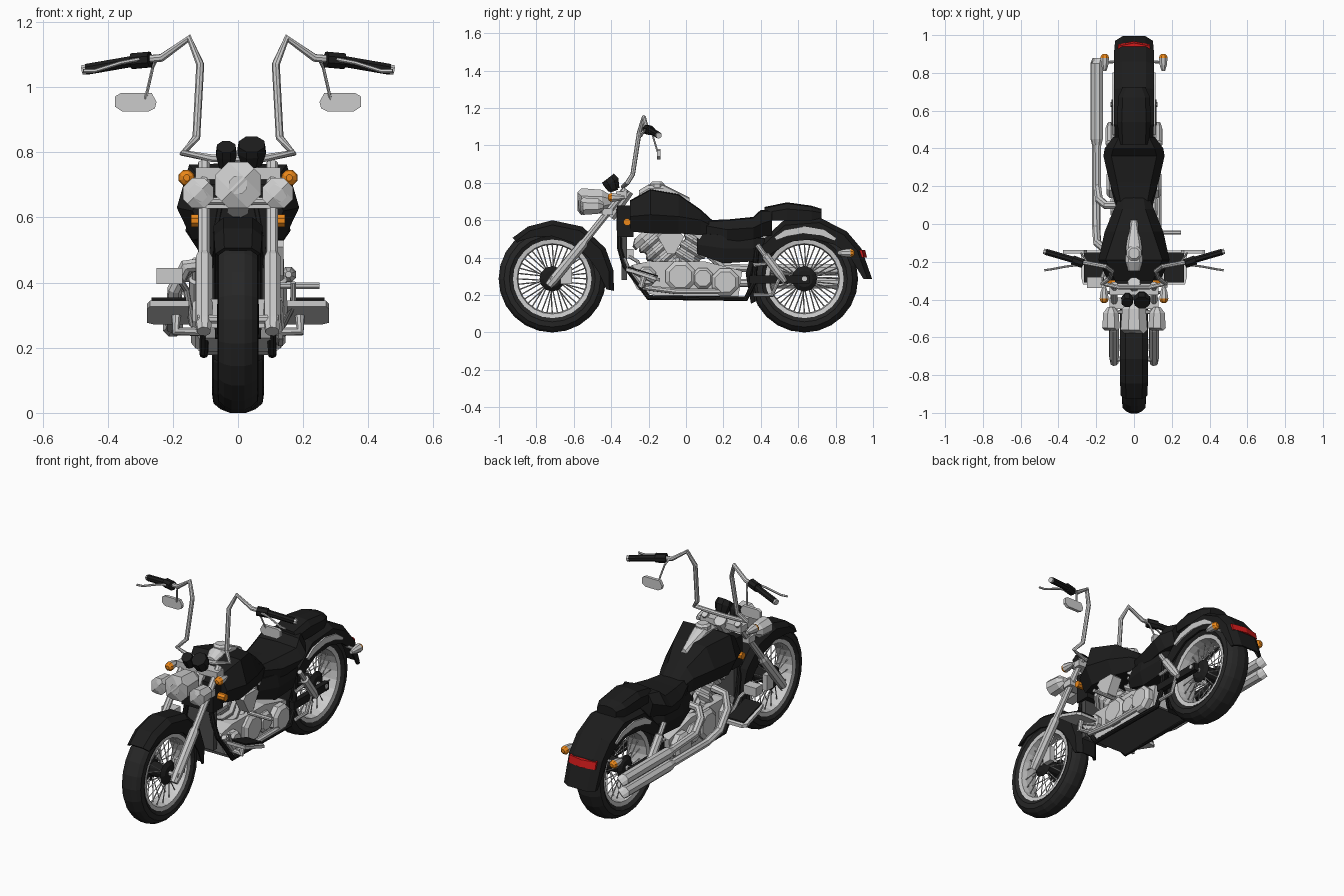
import bpy, bmesh
from math import sin, cos, pi, radians
from mathutils import Vector as V


def mat(name, c):
    m = bpy.data.materials.new(name)
    m.diffuse_color = (*c, 1)
    return m


BLACK = mat("black_paint", (.012, .012, .012))
RUBBER = mat("rubber", (.02, .02, .02))
DARK = mat("dark_metal", (.07, .07, .07))
ORANGE = mat("orange_lens", (.85, .25, .01))
RED = mat("red_lens", (.6, .01, .01))


def skin(bm, rings, loop=False):
    vs = [[bm.verts.new(p) for p in r] for r in rings]
    n = len(vs[0])
    for a, b in zip(vs, vs[1:] + (vs[:1] if loop else [])):
        for i in range(n):
            j = (i + 1) % n
            bm.faces.new((a[i], a[j], b[j], b[i]))
    if not loop:
        bm.faces.new(vs[0])
        bm.faces.new(vs[-1])


def obj(name, bm, m=None):
    bmesh.ops.recalc_face_normals(bm, faces=bm.faces)
    me = bpy.data.meshes.new(name)
    bm.to_mesh(me)
    bm.free()
    o = bpy.data.objects.new(name, me)
    bpy.context.collection.objects.link(o)
    if m:
        me.materials.append(m)
    return o


def solid(name, rings, m=None, loop=False):
    bm = bmesh.new()
    skin(bm, rings, loop)
    return obj(name, bm, m)


def tube(name, pts, r, m=None, n=8, bm=None):
    """Swept n-gon; r is one radius or one per point."""
    pts = [V(p) for p in pts]
    rs = r if isinstance(r, (list, tuple)) else [r] * len(pts)
    u, rings = None, []
    for i, p in enumerate(pts):
        t = V()
        if i:
            t += (p - pts[i - 1]).normalized()
        if i < len(pts) - 1:
            t += (pts[i + 1] - p).normalized()
        t.normalize()
        u = t.orthogonal() if u is None else u - t * u.dot(t)
        u.normalize()
        w = t.cross(u)
        rings.append([p + rs[i] * (u * cos(a) + w * sin(a))
                      for a in [(k + .5) * 2 * pi / n for k in range(n)]])
    if bm:
        return skin(bm, rings)
    return solid(name, rings, m)


def prism(name, ring, vec, m=None):
    ring = [V(p) for p in ring]
    return solid(name, [ring, [p + V(vec) for p in ring]], m)


def box(name, x0, x1, y0, y1, z0, z1, m=None):
    return prism(name, [(x0, y0, z0), (x1, y0, z0), (x1, y1, z0), (x0, y1, z0)], (0, 0, z1 - z0), m)


def body(name, secs, m):
    """Loft along y; section = y, top z, top w, mid z, mid w, bottom z, bottom w."""
    solid(name, [[V((x, y, z)) for x, z in ((a, zt), (b, zm), (c, zb), (-c, zb), (-b, zm), (-a, zt), (0, zt + .006))]
                 for y, zt, a, zm, b, zb, c in secs], m)


def lathe_x(name, cy, cz, prof, m=None, n=24):
    solid(name, [[V((x, cy + r * cos(a), cz + r * sin(a))) for r, x in prof]
                 for a in [2 * pi * k / n for k in range(n)]], m, True)


def wheel(tag, cy, cz, w):
    half = [(.2, .7), (.23, .97), (.258, .92), (.276, .65), (.287, .3)]
    lathe_x(tag + "_tire", cy, cz, [(r, x * w) for r, x in half] + [(r, -x * w) for r, x in half[::-1]], RUBBER)
    lathe_x(tag + "_rim", cy, cz, [(.21, .8 * w), (.188, .75 * w), (.182, .3 * w),
                                   (.182, -.3 * w), (.188, -.75 * w), (.21, -.8 * w)])
    bm = bmesh.new()
    for k in range(40):
        a, s = 2 * pi * k / 40, (1, -1)[k % 2]
        b = a + (.15 if k % 4 < 2 else -.15)
        tube("", [(s * .045, cy + .05 * cos(b), cz + .05 * sin(b)),
                  (s * .02, cy + .187 * cos(a), cz + .187 * sin(a))], .0035, n=4, bm=bm)
    obj(tag + "_spokes", bm)
    tube(tag + "_hub", [(x, cy, cz) for x in (-.065, -.05, -.04, .04, .05, .065)],
         [.045, .068, .04, .04, .068, .045], BLACK, 12)
    tube(tag + "_axle", [(-.125, cy, cz), (.125, cy, cz)], .014)


def fender(name, cy, cz, stations, m):
    rings = []
    for deg, ro, ri, w in stations:
        a = radians(deg)
        out = [(ri, w), (ro - .025, w), (ro, .6 * w)]
        out += [(r, -x) for r, x in out[::-1]]
        sec = out + [(r - (.01 if 0 < i < 5 else 0), x * .9) for i, (r, x) in list(enumerate(out))[::-1]]
        rings.append([V((x, cy + r * cos(a), cz + r * sin(a))) for r, x in sec])
    solid(name, rings, m)


# Wheels and fenders
FY, FZ, RY, RZ = -.715, .287, .633, .287
wheel("front", FY, FZ, .065)
wheel("rear", RY, RZ, .082)
fender("front_fender", FY, FZ, [(134, .305, .275, .07), (115, .308, .245, .074), (90, .313, .228, .075), (60, .322, .222, .075),
                                (30, .328, .225, .075), (8, .33, .25, .075), (-11, .336, .295, .07)], BLACK)
fender("rear_fender", RY, RZ, [(205, .315, .292, .075), (175, .315, .285, .085), (150, .32, .235, .1), (110, .33, .212, .105),
                               (75, .336, .22, .107), (48, .34, .245, .107), (28, .345, .27, .105), (0, .362, .315, .1)], BLACK)

# Tank, console, seat
body("fuel_tank", [(-.30, .70, .10, .62, .14, .54, .10), (-.19, .762, .15, .63, .188, .53, .14),
                   (-.04, .735, .10, .62, .155, .53, .12), (.08, .65, .06, .60, .105, .52, .09),
                   (.14, .595, .05, .57, .08, .52, .07)], BLACK)
body("tank_console", [(-.25, .755, .02, .74, .03, .70, .03), (-.2, .785, .03, .77, .045, .70, .045),
                      (-.12, .785, .03, .77, .042, .70, .042), (.02, .715, .01, .70, .018, .65, .018)], None)
tube("fuel_cap", [(0, -.155, .77), (0, -.155, .795), (0, -.155, .806)], [.042, .042, .03])
body("rider_seat", [(.11, .595, .07, .57, .09, .50, .08), (.22, .598, .09, .55, .13, .48, .11),
                    (.36, .612, .12, .56, .162, .50, .12), (.40, .65, .11, .58, .155, .51, .11),
                    (.46, .65, .08, .60, .11, .52, .09)], BLACK)
body("passenger_seat", [(.42, .665, .06, .64, .08, .60, .08), (.54, .69, .065, .66, .088, .60, .085),
                        (.67, .672, .06, .65, .085, .60, .08), (.725, .655, .04, .64, .06, .60, .06)], BLACK)
body("side_panels", [(.06, .53, .08, .47, .09, .42, .08), (.2, .52, .11, .45, .125, .37, .10),
                     (.36, .51, .11, .45, .12, .38, .10), (.42, .50, .08, .47, .09, .44, .08)], BLACK)

# Engine
prism("crankcase", [(-.1, y, z) for y, z in ((-.31, .32), (-.26, .23), (-.14, .19), (.28, .19),
                                            (.30, .33), (.1, .38), (-.2, .38), (-.29, .36))], (.2, 0, 0))
for tag, a, b in (("front", (-.06, .34), (-.2, .5)), ("rear", (-.03, .34), (.07, .5))):
    p = [V((0, *a)).lerp(V((0, *b)), t / 15) for t in range(16)]
    tube(tag + "_cylinder", p, [.085 if k % 4 in (1, 2) else .068 for k in range(16)])
    d = (p[-1] - p[0]).normalized()
    tube(tag + "_cylinder_head", [p[-1], p[-1] + d * .025, p[-1] + d * .05], [.095, .095, .06])
prism("air_cleaner", [(.08, y, z) for y, z in ((-.15, .51), (-.13, .53), (-.03, .53), (-.01, .51), (-.06, .42), (-.1, .42))], (.06, 0, 0))
for s, tag in ((1, "right"), (-1, "left")):
    for k, (y, z, r, x) in enumerate(((.21, .27, .078, .145), (-.03, .30, .085, .13), (-.21, .30, .055, .14), (.09, .29, .06, .125))):
        tube(f"{tag}_engine_cover_{k}", [(0, y, z), (s * (x - .015), y, z), (s * x, y, z)], [r, r, r * .75])
tube("oil_line", [(.12, -.3, .35), (.13, -.22, .24), (.13, -.05, .22), (.13, .2, .22)], .016)

# Exhaust pipes and silencers on the left
for tag, pts in (("front", [(-.08, -.13, .46), (-.16, -.13, .45), (-.195, -.10, .38), (-.2, -.02, .29), (-.2, .1, .265), (-.2, .45, .265)]),
                 ("rear", [(-.06, .1, .46), (-.15, .1, .45), (-.185, .13, .41), (-.195, .2, .35), (-.195, .45, .335)])):
    tube(tag + "_exhaust_pipe", pts, .022)
    x, y, z = pts[-1]
    tube(tag + "_silencer", [(x, y - .04, z), (x, y, z), (x, .85, z), (x, .88, z), (x, .86, z)], [.022, .033, .033, .03, .022])

# Radiator, belly plate, steering head
box("radiator", -.085, .085, -.345, -.315, .28, .52, DARK)
box("front_cowl", -.10, .10, -.37, -.28, .51, .68, BLACK)
box("belly_plate", -.1, .1, -.19, .32, .178, .19, DARK)
tube("steering_head", [(0, -.41, .62), (0, -.31, .76)], .035)
for k, (y, z) in enumerate(((-.345, .735), (-.42, .645))):
    box(f"fork_clamp_{k}", -.13, .13, y - .03, y + .03, z - .018, z + .018)

# Headlights and gauges
tube("headlight", [(0, y, .70) for y in (-.40, -.45, -.56, -.58, -.565, -.578)], [.035, .068, .077, .077, .066, .03])
for x, z, r in ((-.036, .795, .034), (.042, .803, .047)):
    tube("gauge", [(x, -.385, z - .04), (x, -.40, z), (x, -.417, z + .022)], [r * .7, r, r * .9], BLACK)

for s, tag in ((1, "right"), (-1, "left")):
    def T(name, pts, *a, **k):
        return tube(f"{tag}_{name}", [(s * x, y, z) for x, y, z in pts], *a, **k)

    def B(name, x0, x1, *a):
        return box(f"{tag}_{name}", s * x0, s * x1, *a)

    # Fork
    T("fork", [(.105, -.735, .25), (.105, -.71, .28), (.105, -.55, .475), (.105, -.54, .49), (.105, -.32, .765)],
      [.022, .027, .027, .019, .019])
    B("brake_caliper", .06, .09, -.67, -.61, .26, .35)
    # Auxiliary lamps, turn signals, reflectors
    T("auxiliary_lamp", [(.122, y, .675) for y in (-.44, -.47, -.55, -.565, -.558)], [.02, .044, .05, .05, .03])
    T("lamp_bar", [(0, -.46, .65), (.122, -.47, .65)], .012)
    T("front_signal", [(.158, y, .722) for y in (-.33, -.36, -.395)], [.01, .02, .026])
    T("front_signal_lens", [(.158, y, .722) for y in (-.395, -.41, -.418)], [.026, .021, .01], ORANGE)
    T("front_signal_stem", [(.1, -.36, .715), (.158, -.365, .722)], .008)
    T("reflector", [(.09, -.315, .59), (.145, -.315, .59)], .02, ORANGE)
    T("rear_signal", [(.155, y, .425) for y in (.81, .84, .88)], [.01, .02, .025])
    T("rear_signal_lens", [(.155, y, .425) for y in (.88, .893, .9)], [.025, .02, .01], ORANGE)
    T("rear_signal_stem", [(.09, .86, .425), (.155, .855, .425)], .008)
    # Handlebar, grip, lever, mirror
    T("handlebar", [(0, -.335, .78), (.08, -.335, .782), (.168, -.315, .798), (.128, -.285, .845), (.116, -.25, 1.07),
                    (.15, -.225, 1.15), (.235, -.21, 1.09), (.29, -.2, 1.085), (.46, -.15, 1.056)], .0125)
    T("switch_housing", [(.27, -.21, 1.085), (.325, -.19, 1.08)], .026, BLACK)
    T("grip", [(.32, -.19, 1.08), (.465, -.148, 1.055)], .018, BLACK)
    T("grip_end", [(.465, -.148, 1.055), (.477, -.145, 1.053)], .016)
    T("lever", [(.28, -.215, 1.09), (.36, -.225, 1.075), (.44, -.24, 1.05), (.475, -.245, 1.05)], .006, n=6)
    T("mirror_stem", [(.25, -.2, 1.085), (.262, -.18, 1.06), (.285, -.15, .96)], .005, n=6)
    prism(tag + "_mirror", [(s * x, -.155, z) for x, z in ((.25, .955), (.265, .982), (.36, .982), (.377, .972),
                                                           (.377, .94), (.355, .925), (.275, .925), (.255, .935))], (0, .018, 0))
    # Frame
    T("frame_rail", [(.05, -.36, .66), (.09, -.355, .45), (.1, -.33, .36), (.105, -.2, .187), (.105, .32, .18),
                     (.105, .36, .26), (.1, .38, .46)], .014, BLACK)
    # Floorboard with pad, foot peg
    prism(tag + "_floorboard", [(s * x, y, z) for x, y, z in ((.15, -.32, .345), (.27, -.32, .345), (.28, -.28, .335),
                                                             (.28, -.16, .295), (.26, -.14, .29), (.15, -.14, .29))], (0, 0, -.018))
    prism(tag + "_floorboard_pad", [(s * x, y, z) for x, y, z in ((.16, -.31, .346), (.265, -.31, .346),
                                                                 (.265, -.15, .297), (.16, -.15, .297))], (0, 0, .008), BLACK)
    T("floorboard_mount", [(.09, -.22, .25), (.19, -.24, .25), (.19, -.22, .31)], .016)
    # Swingarm, shock, rear brackets
    B("swingarm", .09, .12, .34, .66, .262, .305, BLACK)
    T("shock", [(.128, .38, .47), (.128, .42, .415), (.128, .425, .41), (.128, .5, .31), (.128, .53, .27)],
      [.014, .014, .024, .024, .014])
    T("swingarm_bracket", [(.115, .36, .36), (.115, .46, .37), (.115, .5, .29), (.115, .46, .2), (.115, .36, .2)], .011)
    # Bright trim along the rear fender
    solid(tag + "_fender_trim", [[V((s * x, RY + r * cos(radians(d)), RZ + r * sin(radians(d))))
                                  for x, r in ((.1, a), (.114, a), (.114, b), (.1, b))]
                                 for d, a, b in ((126, .255, .275), (112, .245, .282), (90, .243, .28), (68, .25, .282), (52, .26, .275))])

B = box
B("brake_pedal", -.25, -.17, -.34, -.28, .395, .445)
tube("brake_pedal_arm", [(-.18, -.31, .41), (-.16, -.26, .38), (-.14, -.2, .27)], .01)
tube("foot_peg", [(.1, -.045, .39), (.25, -.045, .39)], .011)
tube("shift_lever", [(.14, -.17, .27), (.17, -.3, .33), (.17, -.33, .4)], .009)

# Tail light wrapped on the fender
solid("tail_light", [[V((x, y - abs(x) * .2, z)) for y, z in ((.93, .40), (.968, .40), (.958, .44), (.92, .445))]
                     for x in (-.085, -.05, 0, .05, .085)], RED)
